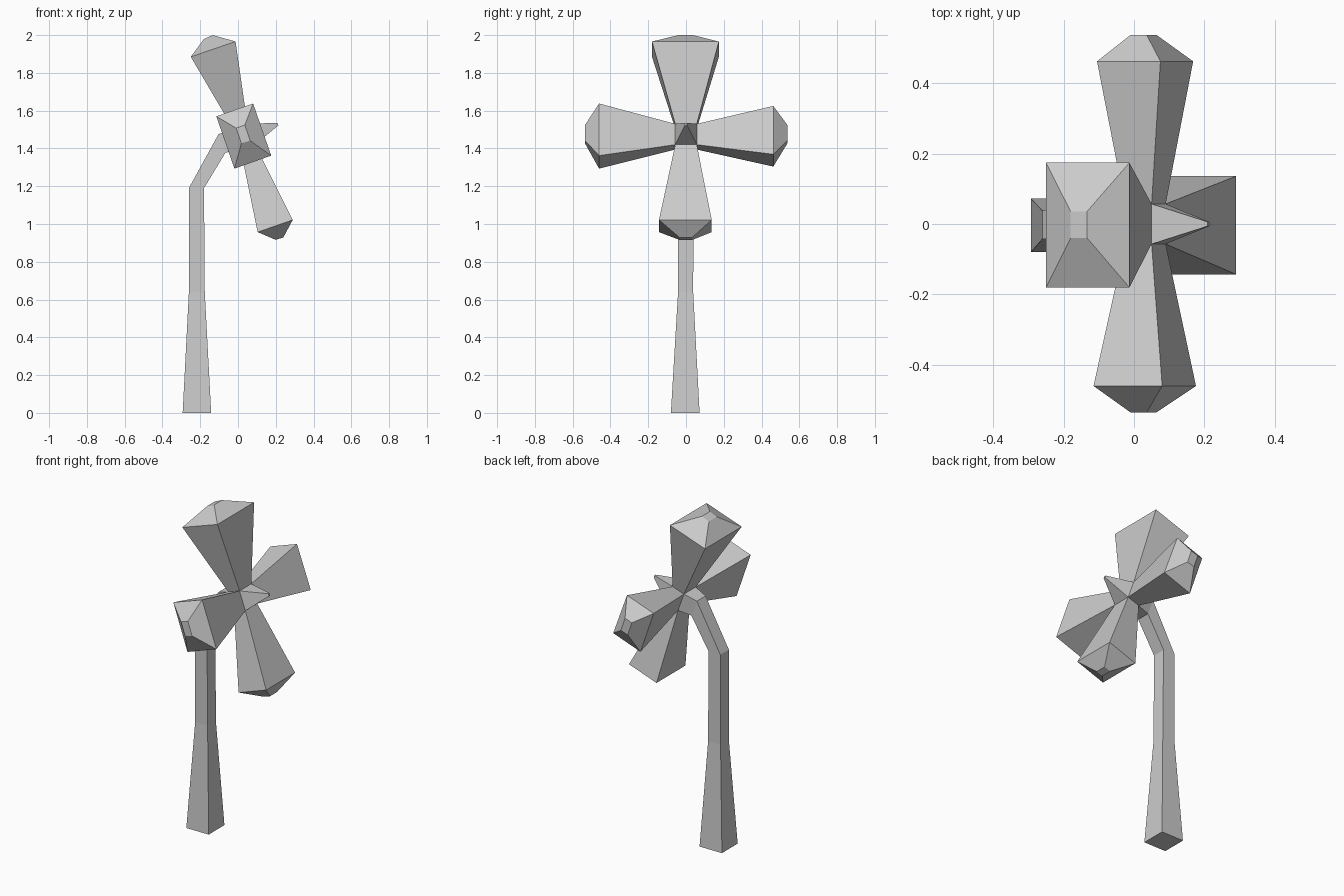
import bpy
import bmesh

if "Cube" in bpy.data.objects:
    bpy.data.objects.remove(bpy.data.objects["Cube"])

grey = bpy.data.materials.new("light grey")
grey.diffuse_color = (0.6, 0.6, 0.6, 1)
grey.use_nodes = True
grey.node_tree.nodes["Principled BSDF"].inputs["Base Color"].default_value = grey.diffuse_color


def span(a, b, y0, y1):
    """Quad section: an x-z segment a-b stretched from y0 to y1."""
    return [(a[0], y0, a[1]), (b[0], y0, b[1]), (b[0], y1, b[1]), (a[0], y1, a[1])]


def side(y, corners):
    """Quad section lying in a plane of constant y."""
    return [(x, y, z) for x, z in corners]


def loft(name, sections):
    """Join quad sections; the first stays open (it meets the flower core), the last is capped."""
    bm = bmesh.new()
    rings = [[bm.verts.new(p) for p in s] for s in sections]
    for r, s in zip(rings, rings[1:]):
        for i in range(4):
            j = (i + 1) % 4
            bm.faces.new((r[i], r[j], s[j], s[i]))
    bm.faces.new(rings[-1])
    bmesh.ops.recalc_face_normals(bm, faces=bm.faces)
    mesh = bpy.data.meshes.new(name)
    bm.to_mesh(mesh)
    bm.free()
    mesh.materials.append(grey)
    ob = bpy.data.objects.new(name, mesh)
    bpy.context.collection.objects.link(ob)


# Tilted core of the flower: all parts start from its corners
TB, TF, BF, BB = (-0.026, 1.504), (0.05, 1.53), (0.09, 1.42), (0.014, 1.394)
C = 0.057

# Upper and lower petals
loft("upper_petal", [span(TB, TF, -C, C),
                     span((-0.25, 1.885), (-0.013, 1.966), -0.18, 0.174),
                     span((-0.18, 1.98), (-0.133, 2.0), -0.04, 0.036)])
loft("lower_petal", [span(BB, BF, -C, C),
                     span((0.104, 0.957), (0.29, 1.022), -0.143, 0.136),
                     span((0.2, 0.916), (0.24, 0.929), -0.035, 0.033)])

# Side petals
core = [TB, TF, BF, BB]
tip = [(-0.01, 1.508), (0.036, 1.524), (0.064, 1.442), (0.018, 1.427)]
loft("front_petal", [side(-C, core),
                     side(-0.46, [(-0.115, 1.57), (0.08, 1.638), (0.176, 1.362), (-0.019, 1.293)]),
                     side(-0.535, tip)])
loft("back_petal", [side(C, core),
                    side(0.462, [(-0.105, 1.562), (0.075, 1.625), (0.168, 1.369), (-0.016, 1.304)]),
                    side(0.537, tip)])

# Pointed centre
loft("centre_spike", [span(TF, BF, -C, C),
                      span((0.209, 1.536), (0.214, 1.522), -0.006, 0.006)])

# Bent stem, from the core down to the ground
loft("stem", [span(TB, BB, -C, C),
              span((-0.103, 1.476), (-0.066, 1.378), -0.042, 0.042),
              span((-0.26, 1.19), (-0.18, 1.19), -0.042, 0.04),
              span((-0.26, 0.64), (-0.176, 0.64), -0.042, 0.038),
              span((-0.293, 0), (-0.142, 0), -0.08, 0.072)])
